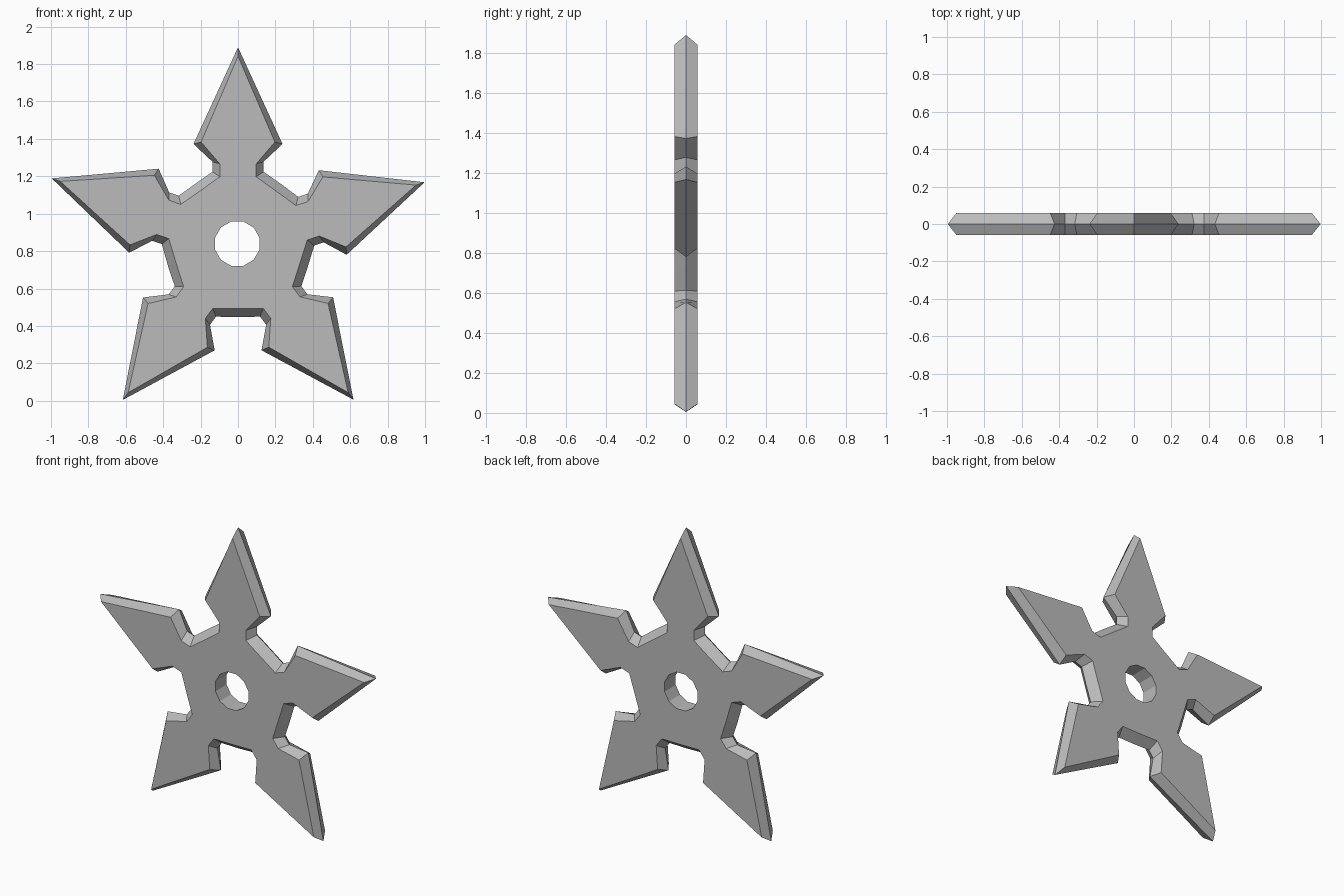
import bpy, bmesh
from math import cos, sin, radians

if "Cube" in bpy.data.objects:
    bpy.data.objects.remove(bpy.data.objects["Cube"])

CENTRE_Z = 0.84
HALF_THICKNESS = 0.0575

# One half blade: (distance along blade, distance sideways), corner to neck root
RIM_HALF = [(0.533, 0.238), (0.438, 0.137), (0.384, 0.137)]
FACE_HALF = [(0.543, 0.197), (0.426, 0.097), (0.358, 0.097)]
# Each blade, clockwise from the top: direction in degrees and tip radius
BLADES = [(90, 1.05), (18.2, 1.05), (-53.5, 1.038), (-126.4, 1.038), (-199.3, 1.055)]


def outline(half, tip_inset, valley):
    """Closed star outline, one blade and one valley at a time."""
    points = []
    for angle, tip in BLADES:
        a = radians(angle)
        blade = [(d, -s) for d, s in reversed(half)] + [(tip - tip_inset, 0)] + half
        for d, s in blade:
            points.append((d * cos(a) + s * sin(a), d * sin(a) - s * cos(a)))
        v = radians(angle - 36)
        points.append((valley * cos(v), valley * sin(v)))
    return points


def ring(bm, points, y):
    return [bm.verts.new((x, y, z + CENTRE_Z)) for x, z in points]


def bridge(bm, a, b):
    for i in range(len(a)):
        j = (i + 1) % len(a)
        bm.faces.new((a[i], a[j], b[j], b[i]))


def loop_edges(bm, verts):
    return [bm.edges.get((v, verts[i - 1])) for i, v in enumerate(verts)]


rim = outline(RIM_HALF, 0, 0.393)
face = outline(FACE_HALF, 0.048, 0.347)
hole = [(0.123 * cos(radians(30 * i + 15)) - 0.004,
         0.123 * sin(radians(30 * i + 15))) for i in range(12)]

bm = bmesh.new()
# Sharpened outer edge: narrow faces meeting at the wide middle rim
middle = ring(bm, rim, 0)
sides = [ring(bm, face, y) for y in (-HALF_THICKNESS, HALF_THICKNESS)]
holes = [ring(bm, hole, y) for y in (-HALF_THICKNESS, HALF_THICKNESS)]
for side in sides:
    bridge(bm, side, middle)
# Straight wall of the centre hole
bridge(bm, *holes)
# Flat front and back faces around the hole
for side, inner in zip(sides, holes):
    edges = loop_edges(bm, side) + loop_edges(bm, inner)
    bmesh.ops.triangle_fill(bm, edges=edges, use_beauty=True)
bmesh.ops.recalc_face_normals(bm, faces=bm.faces)

mesh = bpy.data.meshes.new("throwing_star")
bm.to_mesh(mesh)
bm.free()
star = bpy.data.objects.new("throwing_star", mesh)
bpy.context.collection.objects.link(star)

# Plain grey steel
steel = bpy.data.materials.new("grey_steel")
steel.use_nodes = True
colour = (0.5, 0.5, 0.5, 1)
steel.diffuse_color = colour
steel.node_tree.nodes["Principled BSDF"].inputs["Base Color"].default_value = colour
mesh.materials.append(steel)
